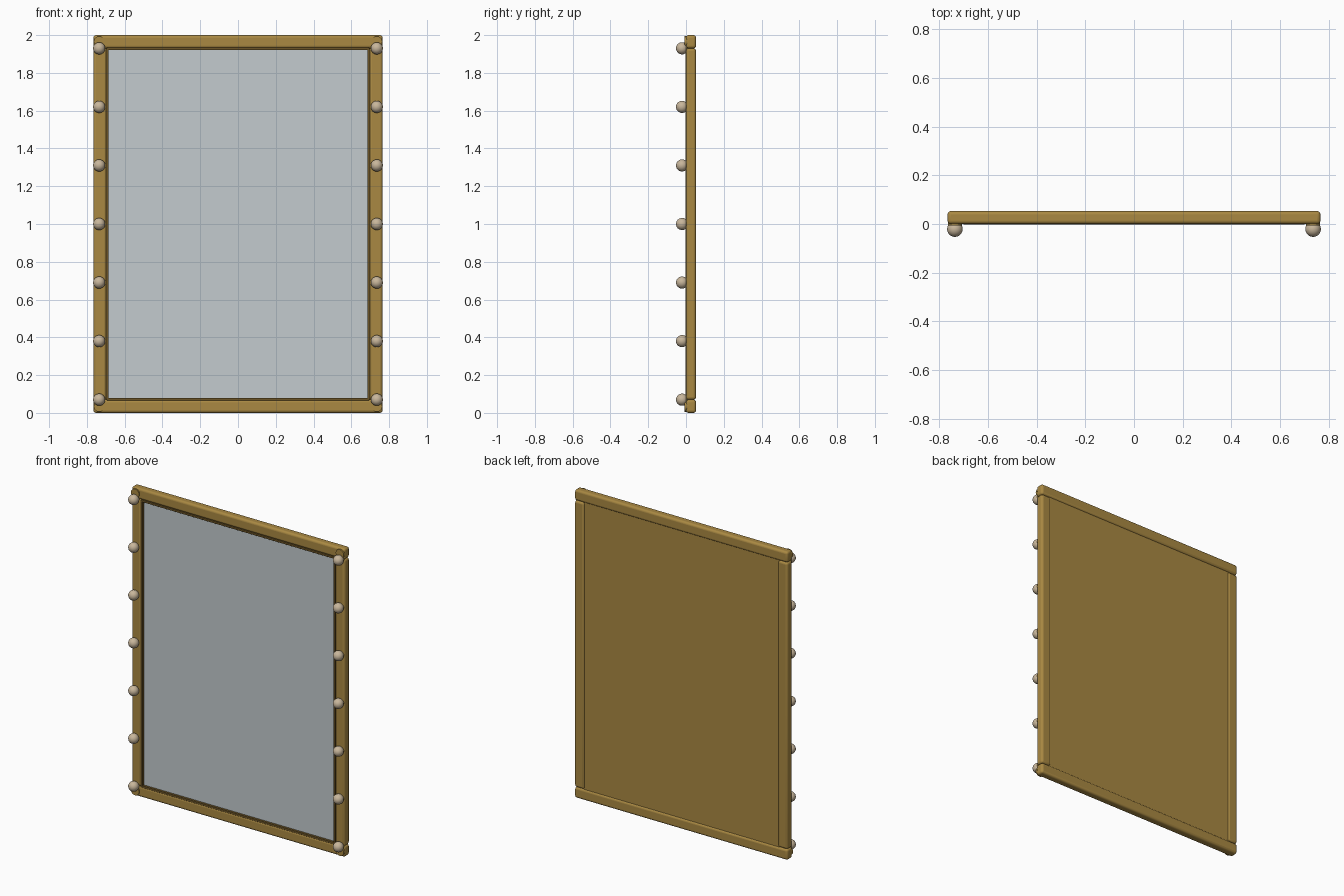
import bpy
from mathutils import Vector

cube = bpy.data.objects.get("Cube")
if cube:
    bpy.data.objects.remove(cube, do_unlink=True)


def material(name, rgb, rough=0.5):
    m = bpy.data.materials.new(name)
    m.use_nodes = True
    m.diffuse_color = (*rgb, 1)
    bsdf = m.node_tree.nodes["Principled BSDF"]
    bsdf.inputs["Base Color"].default_value = (*rgb, 1)
    bsdf.inputs["Roughness"].default_value = rough
    return m


gold = material("aged gold", (0.40, 0.25, 0.055))
dark = material("dark bronze", (0.15, 0.09, 0.02))
silver = material("mirror silver", (0.55, 0.60, 0.62))
cream = material("warm bulb", (0.58, 0.47, 0.33))


def finish(name, mat):
    ob = bpy.context.object
    ob.name = name
    ob.data.materials.append(mat)
    bpy.ops.object.shade_smooth_by_angle()
    return ob


def box(name, low, high, mat, bevel=0.0):
    low, high = Vector(low), Vector(high)
    bpy.ops.mesh.primitive_cube_add(size=1, location=(low + high) / 2)
    ob = bpy.context.object
    ob.scale = high - low
    bpy.ops.object.transform_apply(location=False, rotation=False, scale=True)
    if bevel:
        mod = ob.modifiers.new("rounded edges", "BEVEL")
        mod.width, mod.segments = bevel, 4
    return finish(name, mat)


def disc(name, x, y, z, radius, depth, mat):
    bpy.ops.mesh.primitive_cylinder_add(vertices=24, radius=radius, depth=depth,
                                        location=(x, y, z), rotation=(1.5708, 0, 0))
    return finish(name, mat)


W, H, RAIL, BACK = 0.765, 2.0, 0.07, 0.053
inner = W - RAIL

# Mirror glass and backing board
box("mirror_glass", (-inner, 0.012, RAIL), (inner, 0.02, H - RAIL), silver)
box("backing_board", (-inner - 0.01, 0.02, RAIL - 0.01),
    (inner + 0.01, 0.045, H - RAIL + 0.01), gold)

# Horizontal rails with their inner trim
for name, z, t in (("bottom", 0, RAIL - 0.004), ("top", H - RAIL, H - RAIL - 0.01)):
    box(name + "_rail", (-W, 0, z), (W, BACK, z + RAIL), gold, 0.014)
    box(name + "_trim", (-inner, -0.003, t), (inner, 0.014, t + 0.014), dark, 0.002)

for side, s in (("left", 1), ("right", -1)):
    # Vertical rails with their inner trim
    xs = sorted((s * inner, s * W))
    box(side + "_rail", (xs[0], 0, RAIL), (xs[1], BACK, H - RAIL), gold, 0.014)
    xs = sorted((s * (inner - 0.01), s * (inner + 0.004)))
    box(side + "_trim", (xs[0], -0.003, RAIL), (xs[1], 0.014, H - RAIL), dark, 0.002)

    # Round corner bosses
    for end, z in (("bottom", 0.035), ("top", H - 0.035)):
        disc(f"{side}_{end}_boss", s * 0.735, 0, z, 0.029, 0.014, gold)

    # Row of bulbs in shallow sockets
    for i in range(7):
        z = 0.07 + i * 0.31
        disc(f"{side}_socket_{i + 1}", s * 0.735, 0, z, 0.024, 0.012, gold)
        bpy.ops.mesh.primitive_uv_sphere_add(segments=24, ring_count=16, radius=0.032,
                                             location=(s * 0.735, -0.021, z))
        finish(f"{side}_bulb_{i + 1}", cream)
